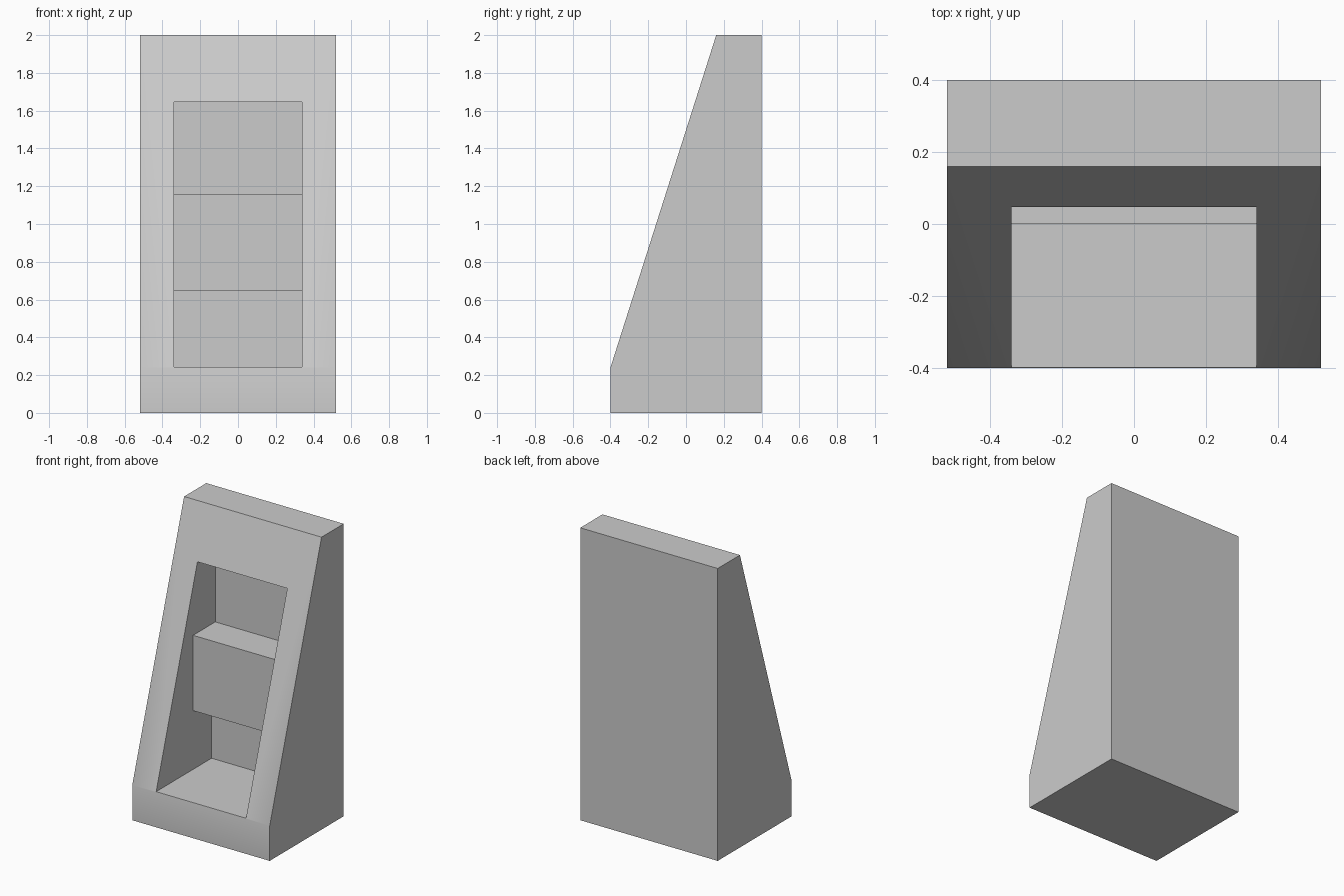
import bpy
import bmesh

cube = bpy.data.objects.get("Cube")
if cube:
    bpy.data.objects.remove(cube, do_unlink=True)

grey = bpy.data.materials.new("light_grey")
grey.use_nodes = True
colour = (0.6, 0.6, 0.6, 1)
grey.diffuse_color = colour
grey.node_tree.nodes["Principled BSDF"].inputs["Base Color"].default_value = colour


def side_prism(name, profile, half_width):
    """Extrude a (y, z) side profile across x."""
    bm = bmesh.new()
    face = bm.faces.new([bm.verts.new((-half_width, y, z)) for y, z in profile])
    ext = bmesh.ops.extrude_face_region(bm, geom=[face])
    moved = [v for v in ext["geom"] if isinstance(v, bmesh.types.BMVert)]
    bmesh.ops.translate(bm, verts=moved, vec=(2 * half_width, 0, 0))
    bmesh.ops.recalc_face_normals(bm, faces=bm.faces)
    mesh = bpy.data.meshes.new(name)
    bm.to_mesh(mesh)
    bm.free()
    mesh.materials.append(grey)
    obj = bpy.data.objects.new(name, mesh)
    bpy.context.collection.objects.link(obj)
    return obj


# Cabinet with a sloping front
cabinet = side_prism("cabinet", [(-0.4, 0), (0.4, 0), (0.4, 2), (0.16, 2), (-0.4, 0.24)], 0.52)

# Recess: lower and upper bays with a block left standing between them
recess = side_prism("recess_cutter", [
    (-0.6, 0.243), (0.2, 0.243), (0.2, 0.645), (0, 0.645),
    (0, 1.16), (0.24, 1.16), (0.24, 1.645), (-0.6, 1.645)], 0.34)
recess.hide_render = True

cut = cabinet.modifiers.new("recess", "BOOLEAN")
cut.operation = "DIFFERENCE"
cut.solver = "EXACT"
cut.object = recess

bpy.ops.object.select_all(action="DESELECT")
cabinet.select_set(True)
bpy.context.view_layer.objects.active = cabinet
bpy.ops.object.modifier_apply(modifier=cut.name)
bpy.data.objects.remove(recess, do_unlink=True)

# The shallow bend on the front stays soft, all other edges sharp
bpy.ops.object.shade_smooth_by_angle(angle=0.52)
